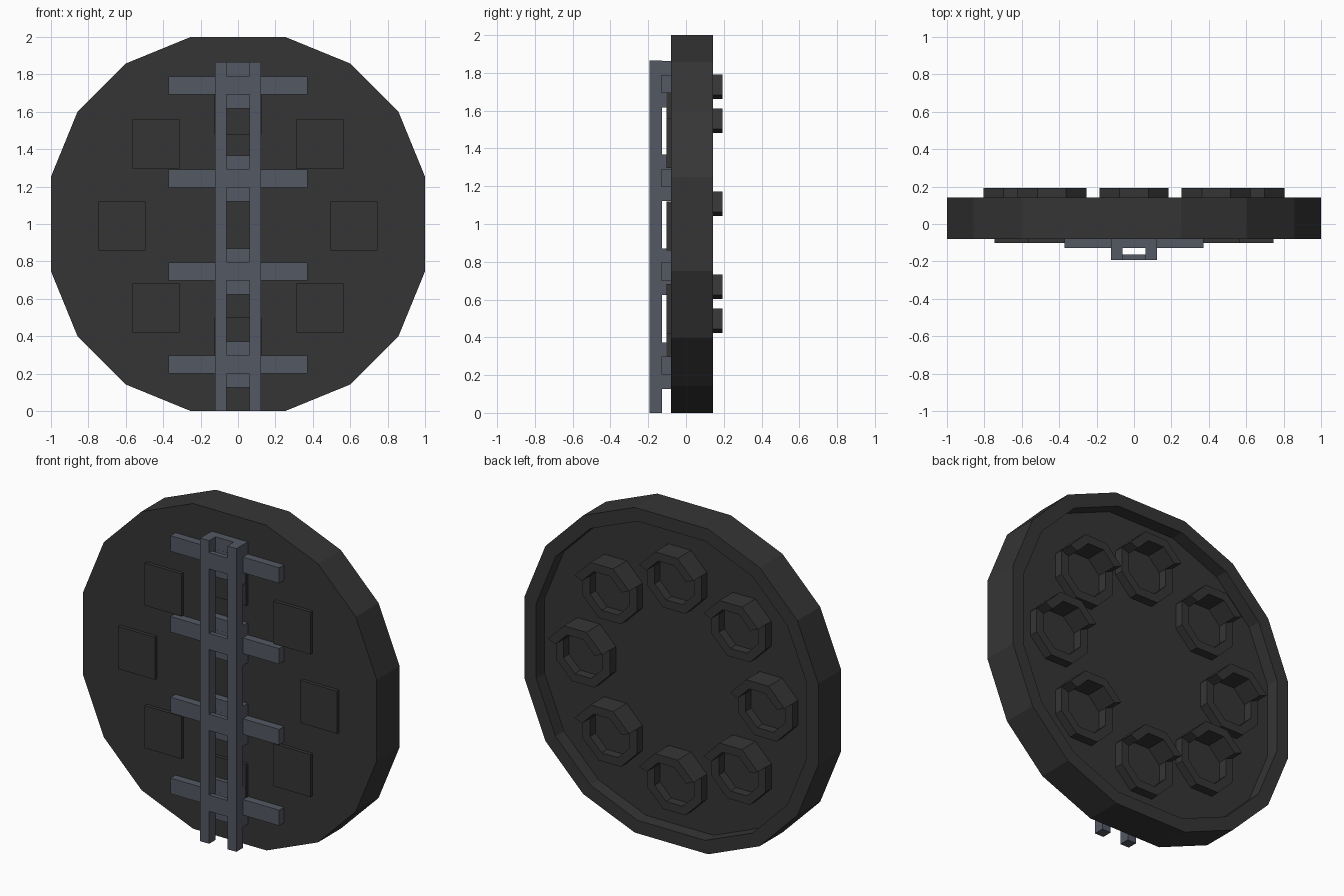
import bpy, bmesh, math

cube = bpy.data.objects.get("Cube")
if cube:
    bpy.data.objects.remove(cube, do_unlink=True)


def material(name, color):
    m = bpy.data.materials.new(name)
    m.use_nodes = True
    m.diffuse_color = color
    m.node_tree.nodes["Principled BSDF"].inputs["Base Color"].default_value = color
    return m


DARK = material("charcoal", (0.036, 0.036, 0.036, 1))
STEEL = material("blue grey steel", (0.088, 0.099, 0.126, 1))


def finish(name, bm, mat):
    bmesh.ops.recalc_face_normals(bm, faces=bm.faces)
    mesh = bpy.data.meshes.new(name)
    bm.to_mesh(mesh)
    bm.free()
    mesh.materials.append(mat)
    obj = bpy.data.objects.new(name, mesh)
    bpy.context.collection.objects.link(obj)
    return obj


def box(name, x, y, z, mat):
    """Box from (low, high) pairs."""
    bm = bmesh.new()
    bmesh.ops.create_cube(bm, size=1)
    for v in bm.verts:
        v.co = [(a + b) / 2 + c * (b - a) for (a, b), c in zip((x, y, z), v.co)]
    return finish(name, bm, mat)


def bridge(bm, a, b):
    for i in range(len(a)):
        j = (i + 1) % len(a)
        bm.faces.new((a[i], a[j], b[j], b[i]))


# Sixteen-sided disc with a raised rim at the back
quarter = [(0.25, 1.0), (0.6, 0.857), (0.857, 0.6), (1.0, 0.25)]
right = quarter + [(x, -z) for x, z in reversed(quarter)]
outline = right + [(-x, z) for x, z in reversed(right)]
bm = bmesh.new()
loops = []
for scale, y in [(1, -0.08), (1, 0.142), (0.92, 0.142), (0.92, 0.06)]:
    loops.append([bm.verts.new((x * scale, y, 1 + z * scale)) for x, z in outline])
for a, b in zip(loops, loops[1:]):
    bridge(bm, a, b)
bm.faces.new(loops[0])
bm.faces.new(loops[-1])
finish("disc", bm, DARK)


def ring(name, cx, cz, first, count, y0, y1):
    """Octagonal ring, or the part of it from corner first over count sides."""
    bm = bmesh.new()
    closed = count == 8
    sections = []
    for i in range(first, first + count + (0 if closed else 1)):
        a = math.radians(22.5 + 45 * i)
        sections.append([bm.verts.new((cx + r * math.cos(a), y, cz + r * math.sin(a)))
                         for r, y in ((0.2, y0), (0.2, y1), (0.145, y1), (0.145, y0))])
    for a, b in zip(sections, sections[1:]):
        bridge(bm, a, b)
    if closed:
        bridge(bm, sections[-1], sections[0])
    else:
        bm.faces.new(sections[0])
        bm.faces.new(sections[-1])
    finish(name, bm, DARK)


# Eight hooded rings at the back, each with a square plate at the front
for i in range(8):
    a = math.radians(45 * i)
    cx, cz = 0.62 * math.cos(a), 0.987 + 0.62 * math.sin(a)
    ring(f"lamp_ring_{i}", cx, cz, 0, 8, 0.055, 0.115)
    ring(f"lamp_hood_{i}", cx, cz, 0, 3, 0.115, 0.192)
    box(f"front_plate_{i}", (cx - 0.125, cx + 0.125), (-0.102, -0.075),
        (cz - 0.128, cz + 0.133), DARK)

# Two upright rails
for side, x in (("right", (-0.123, -0.062)), ("left", (0.062, 0.123))):
    box(f"{side}_rail", x, (-0.192, -0.128), (0, 1.865), STEEL)

# Four crossings: mounting block, wide sleeper and tie between the rails
for i in range(4):
    z = 0.25 + 0.497 * i
    box(f"mount_block_{i}", (-0.123, 0.123), (-0.128, -0.075), (z - 0.123, z + 0.123), STEEL)
    box(f"sleeper_{i}", (-0.37, 0.37), (-0.1285, -0.075), (z - 0.048, z + 0.048), STEEL)
    box(f"rail_tie_{i}", (-0.062, 0.062), (-0.192, -0.163), (z - 0.05, z + 0.05), STEEL)
